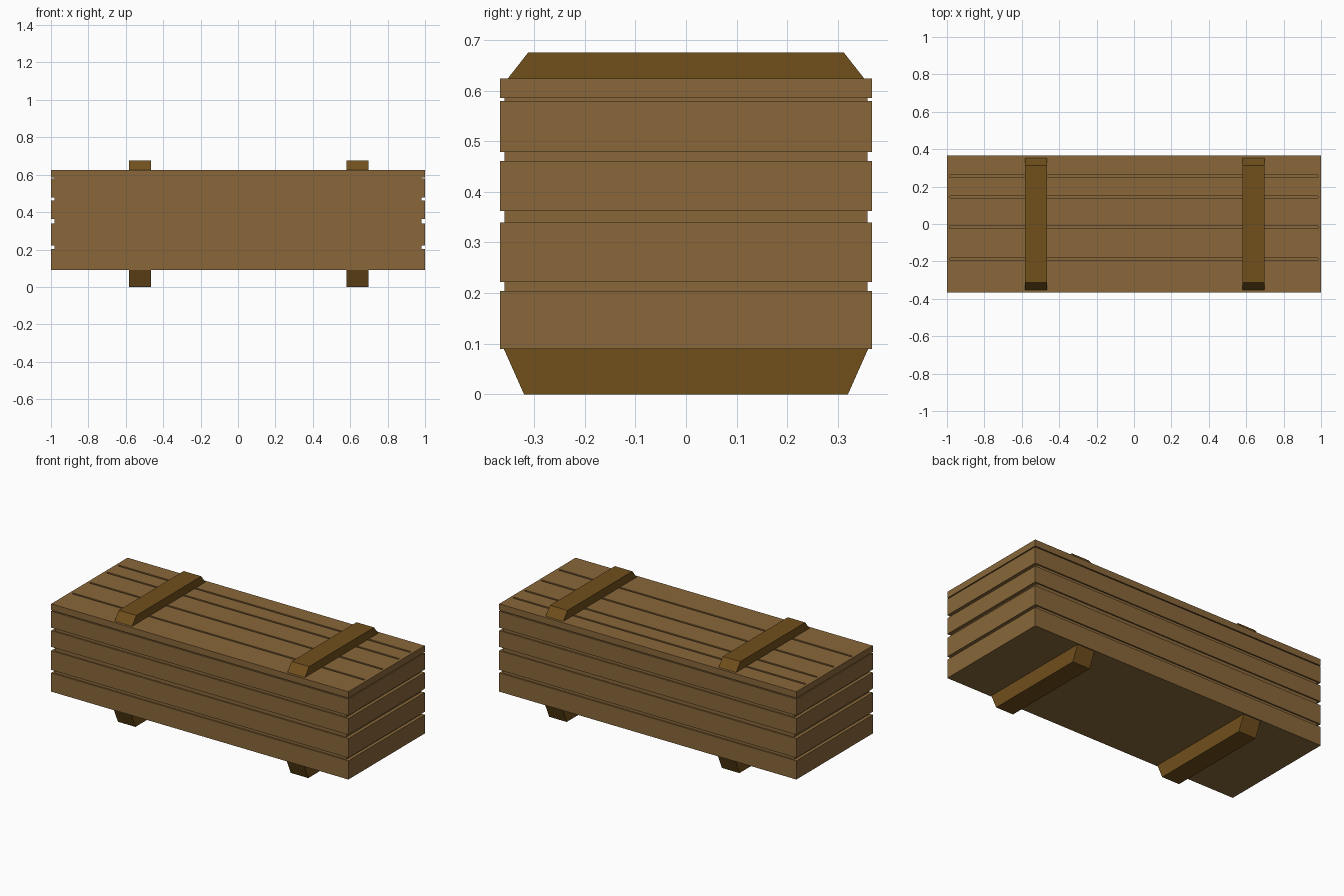
import bpy, bmesh
from mathutils import Vector

if "Cube" in bpy.data.objects:
    bpy.data.objects.remove(bpy.data.objects["Cube"])


def material(name, rgb):
    m = bpy.data.materials.new(name)
    m.diffuse_color = (*rgb, 1)
    m.use_nodes = True
    m.node_tree.nodes["Principled BSDF"].inputs["Base Color"].default_value = m.diffuse_color
    return m


PLANK = material("plank_wood", (0.25, 0.136, 0.042))
BATTEN = material("batten_wood", (0.165, 0.08, 0.012))


def stack(name, rings, mat, x0=0.0, grooves=()):
    """Closed solid from rectangular rings (half_x, half_y, z), bottom to top."""
    bm = bmesh.new()
    loops = [[bm.verts.new((x0 + sx * hx, sy * hy, z))
              for sx, sy in ((-1, -1), (1, -1), (1, 1), (-1, 1))]
             for hx, hy, z in rings]
    for a, b in zip(loops, loops[1:]):
        for i in range(4):
            j = (i + 1) % 4
            bm.faces.new((a[i], a[j], b[j], b[i]))
    bm.faces.new(loops[0][::-1])
    bm.faces.new(loops[-1])
    if grooves:
        cut_grooves(bm, rings[-1][2], grooves)
    bmesh.ops.recalc_face_normals(bm, faces=bm.faces)
    mesh = bpy.data.meshes.new(name)
    bm.to_mesh(mesh)
    bm.free()
    mesh.materials.append(mat)
    ob = bpy.data.objects.new(name, mesh)
    bpy.context.collection.objects.link(ob)
    return ob


def cut_grooves(bm, top, grooves, width=0.012, depth=0.01, end=0.983):
    """Sink narrow lengthwise slots into the top face."""
    planes = [((x, 0, 0), (1, 0, 0)) for x in (-end, end)]
    planes += [((0, y + s * width / 2, 0), (0, 1, 0)) for y in grooves for s in (-1, 1)]
    for co, no in planes:
        bmesh.ops.bisect_plane(bm, geom=bm.verts[:] + bm.edges[:] + bm.faces[:],
                               plane_co=co, plane_no=no)
    slots = []
    for f in bm.faces:
        c = f.calc_center_median()
        if c.z > top - 1e-4 and abs(c.x) < end and any(abs(c.y - y) < width / 2 for y in grooves):
            slots.append(f)
    floor = bmesh.ops.extrude_discrete_faces(bm, faces=slots)["faces"]
    bmesh.ops.translate(bm, vec=Vector((0, 0, -depth)),
                        verts=list({v for f in floor for v in f.verts}))


OUT, IN = (1.0, 0.367), (0.98, 0.359)

# Side planks separated by recessed gaps, ending in the seam under the lid
body = []
for low, high in ((0.09, 0.204), (0.222, 0.339), (0.362, 0.461), (0.479, 0.579)):
    if body:
        body.append((*IN, low))
    body += [(*OUT, low), (*OUT, high), (*IN, high)]
body.append((*IN, 0.585))
stack("crate_body", body, PLANK)

# Lid with plank grooves
stack("lid", [(*OUT, 0.585), (*OUT, 0.624)], PLANK, grooves=(0.255, 0.144, -0.018, -0.187))

# Chamfered battens on the lid and skids underneath
for side, x in (("left", -0.525), ("right", 0.638)):
    stack(f"lid_batten_{side}", [(0.059, 0.352, 0.624), (0.059, 0.312, 0.675)], BATTEN, x)
    stack(f"skid_{side}", [(0.059, 0.32, 0.0), (0.059, 0.36, 0.09)], BATTEN, x)
